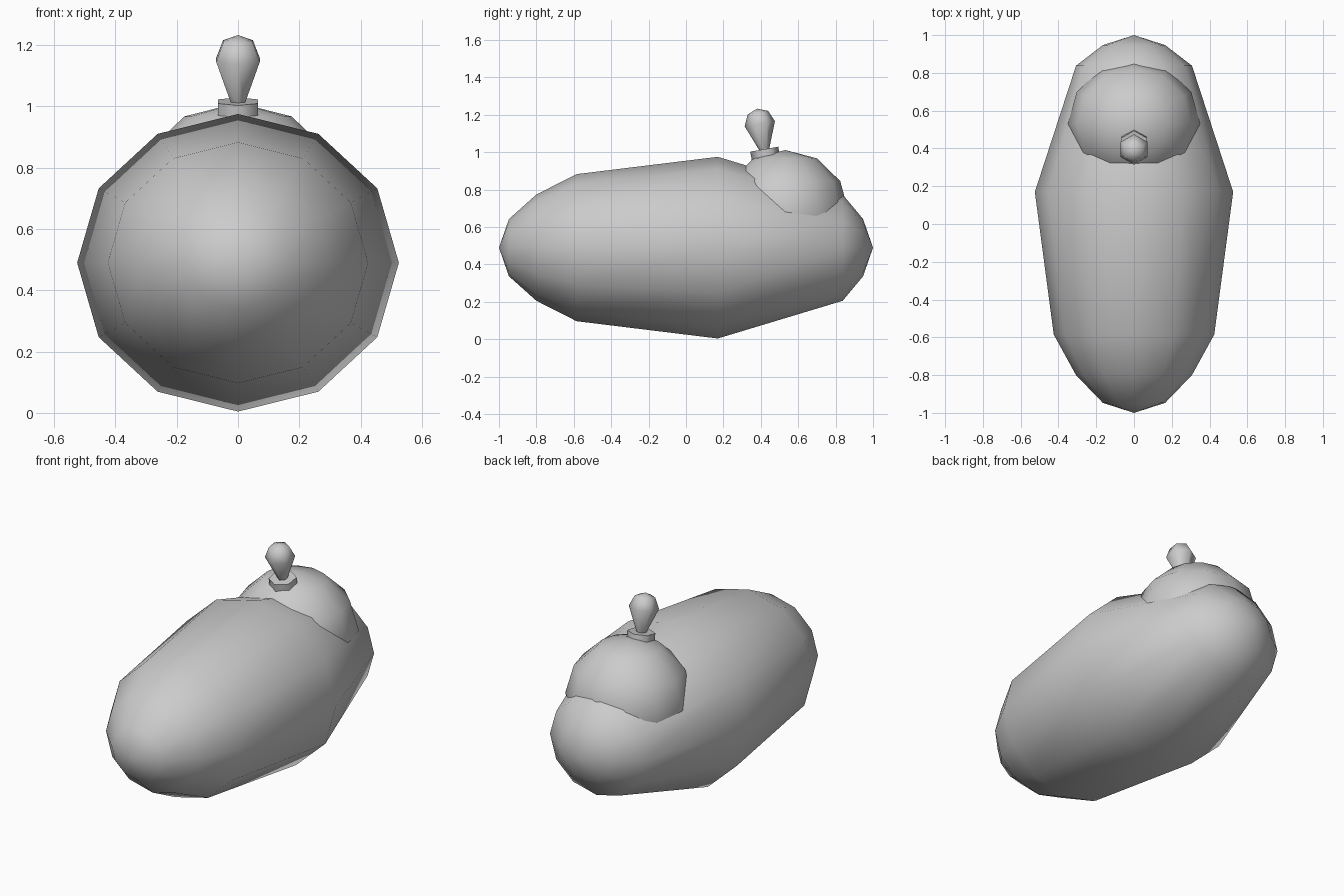
import bpy, bmesh
from math import sin, cos, pi, radians
from mathutils import Matrix

if "Cube" in bpy.data.objects:
    bpy.data.objects.remove(bpy.data.objects["Cube"])


def lathe(name, profile, sides, matrix):
    """Revolve (radius, height) points around local z; zero radius is a pole."""
    bm = bmesh.new()
    rings = []
    for r, h in profile:
        if r == 0:
            rings.append([bm.verts.new((0, 0, h))])
        else:
            rings.append([bm.verts.new((r * sin(2 * pi * i / sides),
                                        r * cos(2 * pi * i / sides), h))
                          for i in range(sides)])
    for a, b in zip(rings, rings[1:]):
        for i in range(sides):
            j = (i + 1) % sides
            quad = [a[i % len(a)], a[j % len(a)], b[j % len(b)], b[i % len(b)]]
            bm.faces.new(list(dict.fromkeys(quad)))
    for ring in (rings[0], rings[-1]):
        if len(ring) > 1:
            bm.faces.new(ring)
    bm.transform(matrix)
    bmesh.ops.recalc_face_normals(bm, faces=bm.faces)
    mesh = bpy.data.meshes.new(name)
    bm.to_mesh(mesh)
    bm.free()
    obj = bpy.data.objects.new(name, mesh)
    bpy.context.collection.objects.link(obj)
    bpy.ops.object.select_all(action='DESELECT')
    obj.select_set(True)
    bpy.context.view_layer.objects.active = obj
    bpy.ops.object.shade_smooth_by_angle(angle=radians(62))
    return obj


# Long rounded body lying along y, slightly flattened in height
body_profile = [(0, -1), (0.165, -0.947), (0.307, -0.80), (0.425, -0.585),
                (0.525, 0.17), (0.307, 0.838), (0.165, 0.947), (0, 1)]
lathe("body", body_profile, 12,
      Matrix.Translation((0, 0, 0.49)) @ Matrix.Diagonal((1, 1, 0.925, 1))
      @ Matrix.Rotation(radians(-90), 4, 'X'))

# Rounded hump sunk into the top of the body
hump_profile = [(cos(radians(a)) if abs(a) < 90 else 0, sin(radians(a)))
                for a in range(-90, 91, 30)]
lathe("hump", hump_profile, 12,
      Matrix.Translation((0, 0.53, 0.68)) @ Matrix.Diagonal((0.35, 0.34, 0.332, 1)))

# Tilted hexagonal collar and the knob standing in it
tilt = Matrix.Translation((0, 0.425, 0.98)) @ Matrix.Rotation(radians(10), 4, 'X')
lathe("collar", [(0.076, -0.04), (0.076, 0.037)], 6, tilt)
lathe("knob", [(0.025, 0.03), (0.082, 0.175), (0.056, 0.235), (0, 0.257)], 6, tilt)
